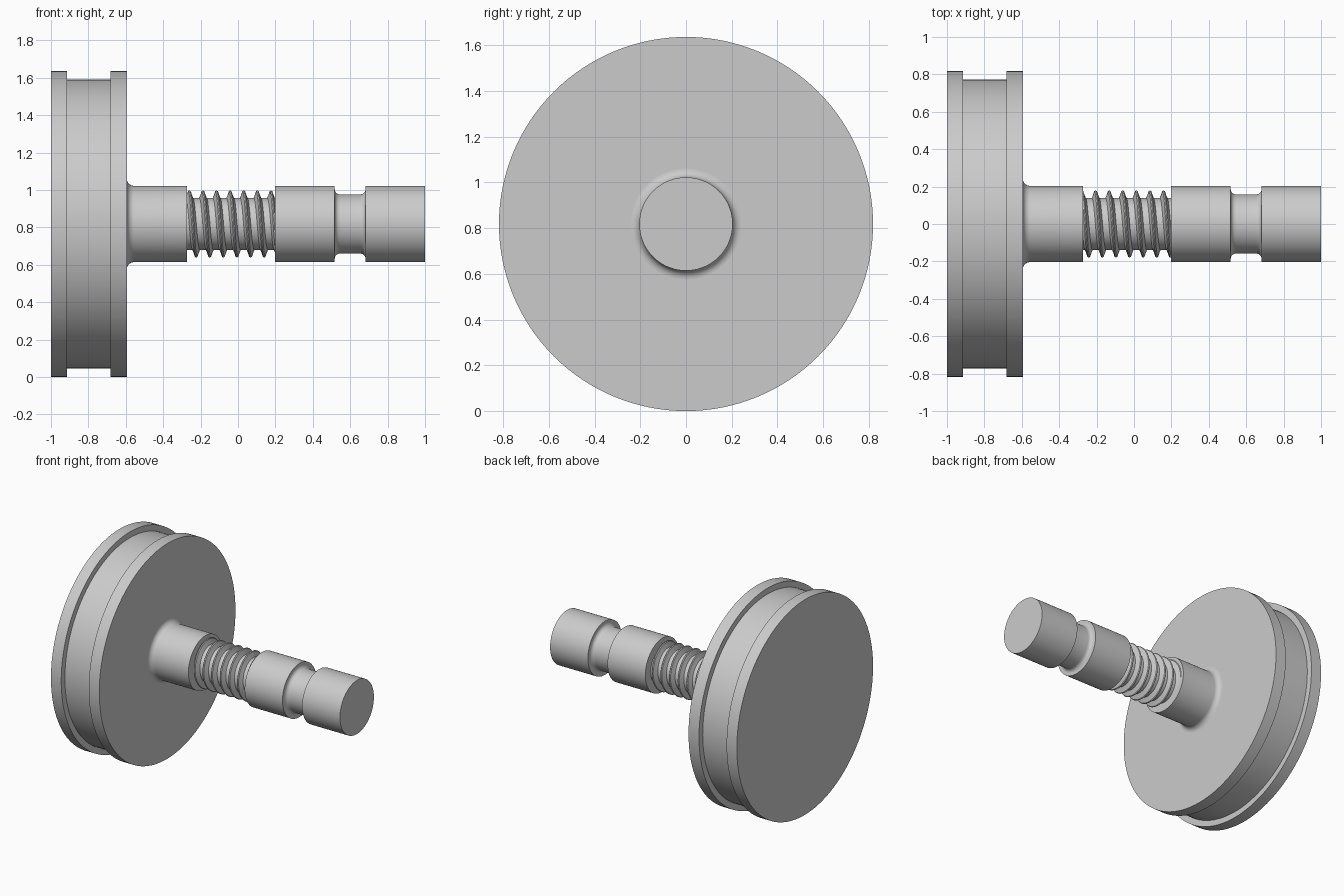
import bpy, bmesh
from math import sin, cos, pi, radians

cube = bpy.data.objects.get("Cube")
if cube:
    bpy.data.objects.remove(cube)

AXIS_Z = 0.818      # height of the turning axis
SEGMENTS = 128

steel = bpy.data.materials.new("plain grey")
steel.use_nodes = True
grey = (0.6, 0.6, 0.6, 1)
steel.diffuse_color = grey
steel.node_tree.nodes["Principled BSDF"].inputs["Base Color"].default_value = grey


def point(x, r, t):
    """Point at radius r, angle t from the top, turning towards the front."""
    return (x, -r * sin(t), AXIS_Z + r * cos(t))


def finish(bm, name):
    bmesh.ops.recalc_face_normals(bm, faces=bm.faces)
    mesh = bpy.data.meshes.new(name)
    bm.to_mesh(mesh)
    bm.free()
    mesh.materials.append(steel)
    obj = bpy.data.objects.new(name, mesh)
    bpy.context.collection.objects.link(obj)
    bpy.ops.object.select_all(action="DESELECT")
    obj.select_set(True)
    bpy.context.view_layer.objects.active = obj
    bpy.ops.object.shade_smooth_by_angle(angle=radians(30))
    return obj


def lathe(name, profile):
    """Revolve (x, radius) points around the axis; radius 0 becomes a pole."""
    bm = bmesh.new()
    rings = []
    for x, r in profile:
        count = SEGMENTS if r else 1
        rings.append([bm.verts.new(point(x, r, 2 * pi * i / SEGMENTS))
                      for i in range(count)])
    for a, b in zip(rings, rings[1:]):
        for i in range(SEGMENTS):
            j = i + 1
            quad = [a[i % len(a)], a[j % len(a)], b[j % len(b)], b[i % len(b)]]
            bm.faces.new(list(dict.fromkeys(quad)))
    return finish(bm, name)


def fillet(cx, cr, radius, start, end, steps=8):
    """Arc points between two angles in degrees."""
    angles = [radians(start + (end - start) * i / steps) for i in range(steps + 1)]
    return [(cx + radius * cos(a), cr + radius * sin(a)) for a in angles]


# Grooved wheel
WHEEL_FACE = -0.594
SHAFT_R, NECK_R, CORE_R = 0.204, 0.158, 0.139
F = 0.038
lathe("grooved_wheel", [
    (-1, 0), (-1, AXIS_Z), (-0.914, AXIS_Z), (-0.914, 0.773),
    (-0.682, 0.773), (-0.682, AXIS_Z), (WHEEL_FACE, AXIS_Z),
    (WHEEL_FACE, SHAFT_R + F)])

# Stepped shaft: root fillet, thread core and rounded neck
THREAD_START, THREAD_END = -0.274, 0.199
NECK_START, NECK_END = 0.517, 0.682
N = 0.028
lathe("stepped_shaft",
      fillet(WHEEL_FACE + F, SHAFT_R + F, F, 180, 270)
      + [(THREAD_START, SHAFT_R), (THREAD_START, CORE_R),
         (THREAD_END, CORE_R), (THREAD_END, SHAFT_R),
         (NECK_START, SHAFT_R)]
      + fillet(NECK_START + N, NECK_R + N, N, 180, 270)
      + fillet(NECK_END - N, NECK_R + N, N, 270, 360)
      + [(NECK_END, SHAFT_R), (1, SHAFT_R), (1, 0)])

# Helical thread, its ends buried in the shoulders
PITCH = 0.0727
FIRST_CREST = -0.26
ridge = [(-0.021, CORE_R - 0.004), (-0.012, 0.157), (-0.006, 0.176),
         (0, 0.18), (0.006, 0.176), (0.012, 0.157), (0.021, CORE_R - 0.004)]
bm = bmesh.new()
PER_TURN = 64
previous = None
for i in range(-PER_TURN // 2, int(PER_TURN * 6.7)):
    turn = i / PER_TURN
    row = [bm.verts.new(point(FIRST_CREST + PITCH * turn + dx, r, 2 * pi * turn))
           for dx, r in ridge]
    if previous:
        for k in range(len(row) - 1):
            bm.faces.new((previous[k], previous[k + 1], row[k + 1], row[k]))
    previous = row
thread = finish(bm, "helical_thread")
